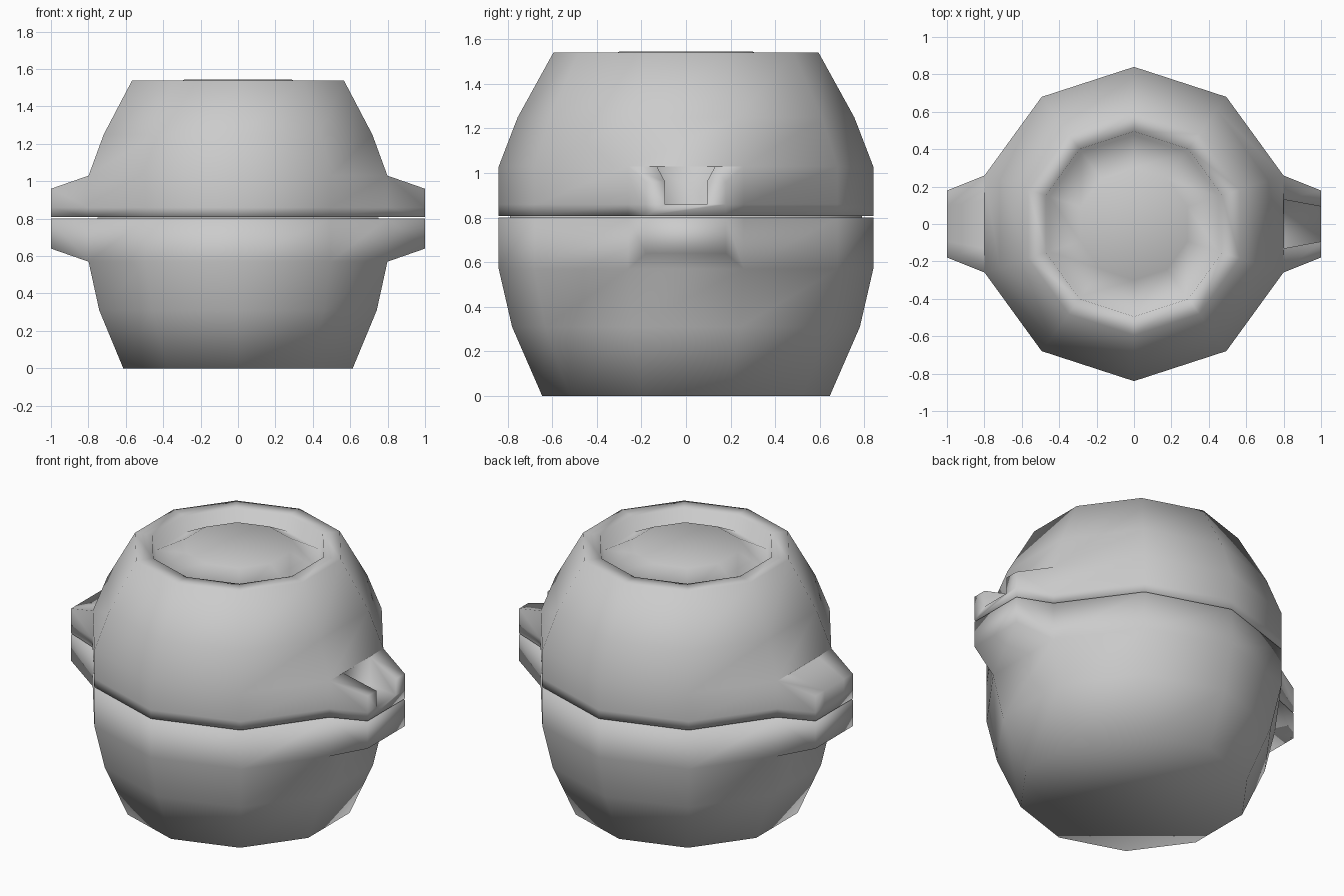
import bpy, bmesh
from math import cos, sin, pi

if "Cube" in bpy.data.objects:
    bpy.data.objects.remove(bpy.data.objects["Cube"])

SIDES = 10


def turned_part(name, profile, handle_z):
    """Ten-sided turned solid; the wall faces in handle_z on +x/-x become handles."""
    bm = bmesh.new()
    rings = []
    for r, z in profile:
        rings.append([bm.verts.new((r * cos(pi / 2 + 2 * pi * i / SIDES),
                                    r * sin(pi / 2 + 2 * pi * i / SIDES), z))
                      for i in range(SIDES)])
    for a, b in zip(rings, rings[1:]):
        for i in range(SIDES):
            j = (i + 1) % SIDES
            bm.faces.new((a[i], a[j], b[j], b[i]))
    bm.faces.new(rings[0][::-1])
    bm.faces.new(rings[-1])
    # handles: pull the side panels out to x = +-1 and taper them
    low, high = handle_z
    for side in (1, -1):
        panel = [f for f in bm.faces
                 if f.calc_center_median().x * side > 0.78
                 and abs(f.calc_center_median().y) < 0.01
                 and low < f.calc_center_median().z < high]
        ext = bmesh.ops.extrude_face_region(bm, geom=panel)["geom"]
        for v in (g for g in ext if isinstance(g, bmesh.types.BMVert)):
            v.co.x = side
            v.co.y *= 0.69
            if v.co.z > 1.0:
                v.co.z = 0.96
            elif v.co.z < 0.6:
                v.co.z = 0.64
        bmesh.ops.delete(bm, geom=[f for f in panel if f.is_valid], context='FACES')
    bmesh.ops.recalc_face_normals(bm, faces=bm.faces)
    return to_object(name, bm)


def to_object(name, bm):
    me = bpy.data.meshes.new(name)
    bm.to_mesh(me)
    bm.free()
    ob = bpy.data.objects.new(name, me)
    bpy.context.collection.objects.link(ob)
    return ob


def cut_notch(ob, side):
    """Tapered slot in the top of a lid handle."""
    bm = bmesh.new()
    bmesh.ops.create_cube(bm, size=1)
    for v in bm.verts:
        outer = v.co.x > 0
        half = 0.075 if outer else 0.13
        v.co = (side * (1.1 if outer else 0.801),
                half if v.co.y > 0 else -half,
                1.2 if v.co.z > 0 else 0.86)
    bmesh.ops.recalc_face_normals(bm, faces=bm.faces)
    cutter = to_object("notch_cutter", bm)
    cutter.hide_render = True
    mod = ob.modifiers.new("notch", 'BOOLEAN')
    mod.operation = 'DIFFERENCE'
    mod.solver = 'EXACT'
    mod.object = cutter
    bpy.context.view_layer.objects.active = ob
    bpy.ops.object.modifier_apply(modifier=mod.name)
    bpy.data.objects.remove(cutter, do_unlink=True)


# pot body with a low inner lip that closes the seam
pot = turned_part("pot_body",
                  [(0.645, 0), (0.78, 0.31), (0.84, 0.57), (0.84, 0.80),
                   (0.79, 0.80), (0.79, 0.807)],
                  (0.57, 0.80))

# lid with a ring groove around a flat centre disc
lid = turned_part("pot_lid",
                  [(0.84, 0.808), (0.84, 0.86), (0.84, 1.03), (0.755, 1.25),
                   (0.595, 1.54), (0.495, 1.54), (0.475, 1.45), (0.30, 1.545)],
                  (0.805, 1.03))
for s in (1, -1):
    cut_notch(lid, s)

# smooth shading
for ob in (pot, lid):
    for p in ob.data.polygons:
        p.use_smooth = True
